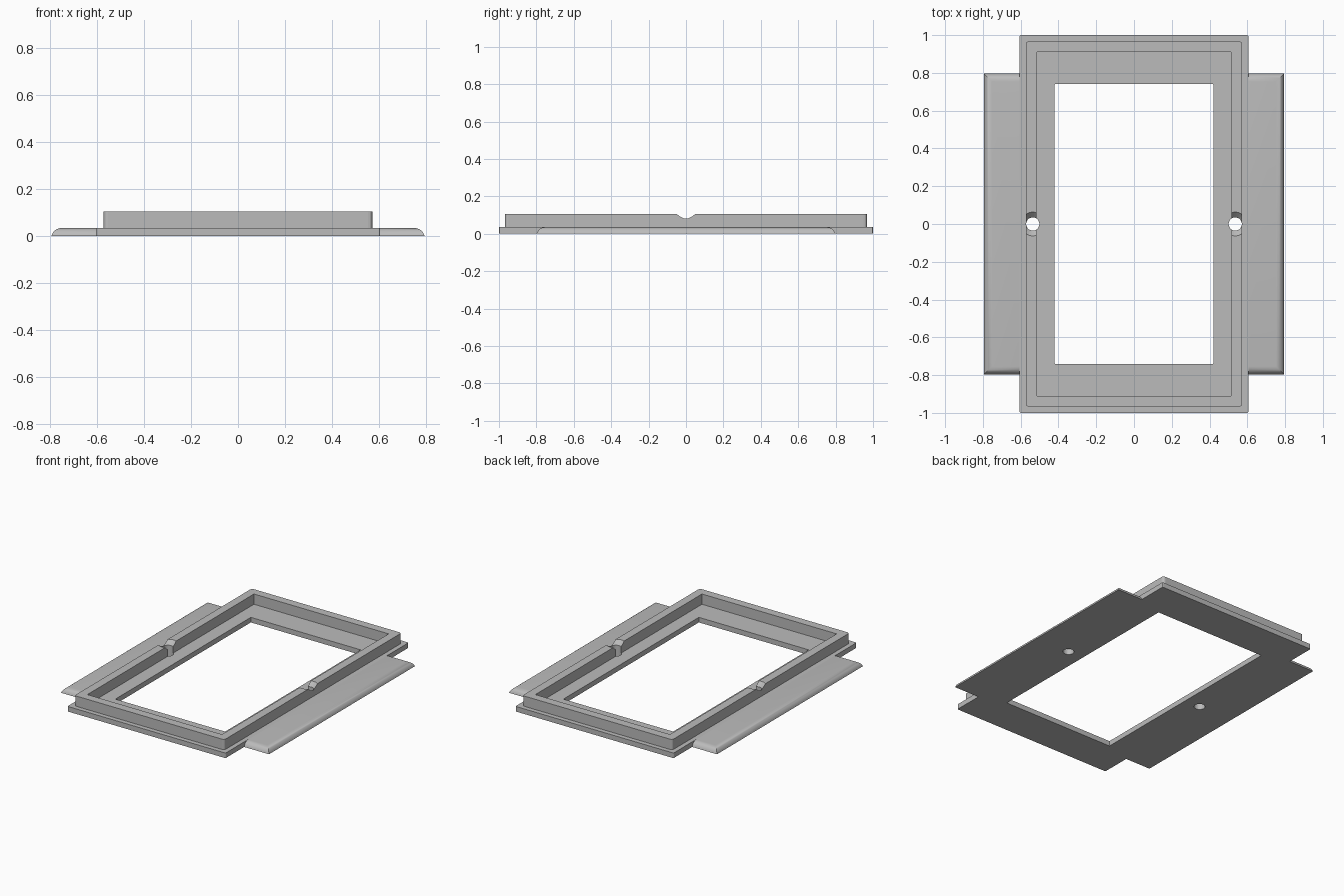
import bpy, bmesh, math

if "Cube" in bpy.data.objects:
    bpy.data.objects.remove(bpy.data.objects["Cube"])

PLATE, TOP = 0.035, 0.106      # plate thickness, rim top
SCREW_X = 0.536

grey = bpy.data.materials.new("plain grey")
grey.diffuse_color = (0.5, 0.5, 0.5, 1)
grey.use_nodes = True
grey.node_tree.nodes["Principled BSDF"].inputs["Base Color"].default_value = grey.diffuse_color


def make_object(name, bm):
    bmesh.ops.remove_doubles(bm, verts=bm.verts, dist=1e-5)
    bmesh.ops.recalc_face_normals(bm, faces=bm.faces)
    me = bpy.data.meshes.new(name)
    bm.to_mesh(me)
    bm.free()
    me.materials.append(grey)
    ob = bpy.data.objects.new(name, me)
    bpy.context.collection.objects.link(ob)
    return ob


def bridge(bm, a, b):
    n = len(a)
    for i in range(n):
        bm.faces.new((a[i], a[(i + 1) % n], b[(i + 1) % n], b[i]))


def rounded_loop(bm, hx, hy, z, r, seg=4):
    """Rectangle with rounded corners."""
    out = []
    for k, (sx, sy) in enumerate(((1, 1), (-1, 1), (-1, -1), (1, -1))):
        for i in range(seg + 1):
            a = math.pi / 2 * (k + i / seg)
            out.append(bm.verts.new((sx * (hx - r) + r * math.cos(a),
                                     sy * (hy - r) + r * math.sin(a), z)))
    return out


# Frame: stepped section running round the opening
bm = bmesh.new()
section = [(0.42, 0.74, 0, 0.001), (0.42, 0.74, PLATE, 0.001),
           (0.515, 0.91, PLATE, 0.003), (0.515, 0.91, TOP, 0.003),
           (0.573, 0.968, TOP, 0.018), (0.573, 0.968, PLATE, 0.018),
           (0.605, 1.0, PLATE, 0.006), (0.605, 1.0, 0, 0.006)]
loops = [rounded_loop(bm, *s) for s in section]
for a, b in zip(loops, loops[1:] + loops[:1]):
    bridge(bm, a, b)
frame = make_object("frame", bm)


# Countersunk screw holes cut through the rim
def screw_cutter(x):
    bm = bmesh.new()
    rings = []
    for r, z in ((0.035, -0.05), (0.035, TOP - 0.028),
                 (0.063, TOP), (0.083, TOP + 0.02)):
        rings.append([bm.verts.new((x + r * math.cos(t), r * math.sin(t), z))
                      for t in (math.tau * (i + 0.5) / 24 for i in range(24))])
    for a, b in zip(rings, rings[1:]):
        bridge(bm, a, b)
    bm.faces.new(rings[0])
    bm.faces.new(rings[-1])
    ob = make_object("screw_hole_cutter", bm)
    ob.hide_render = True
    ob.hide_set(True)
    return ob


for side in (-1, 1):
    mod = frame.modifiers.new("screw_hole", 'BOOLEAN')
    mod.operation = 'DIFFERENCE'
    mod.solver = 'EXACT'
    mod.object = screw_cutter(side * SCREW_X)


# Side wings with edges curving down to the bottom
def wing(name, side):
    bm = bmesh.new()
    R, steps = 0.044, 6
    end = math.acos(1 - PLATE / R)
    loops = []
    for i in range(steps + 1):
        t = end * i / steps
        inset = R * (math.sin(end) - math.sin(t))
        z = PLATE - R * (1 - math.cos(t))
        x, y = 0.795 - inset, 0.797 - inset
        loops.append([bm.verts.new((side * px, py, z)) for px, py in
                      ((0.604, -y), (x, -y), (x, y), (0.604, y))])
    for a, b in zip(loops, loops[1:]):
        bridge(bm, a, b)
    bm.faces.new(loops[0])
    bm.faces.new(loops[-1])
    ob = make_object(name, bm)
    bpy.ops.object.select_all(action='DESELECT')
    ob.select_set(True)
    bpy.context.view_layer.objects.active = ob
    bpy.ops.object.shade_smooth_by_angle(angle=math.radians(30))


wing("right_wing", 1)
wing("left_wing", -1)
